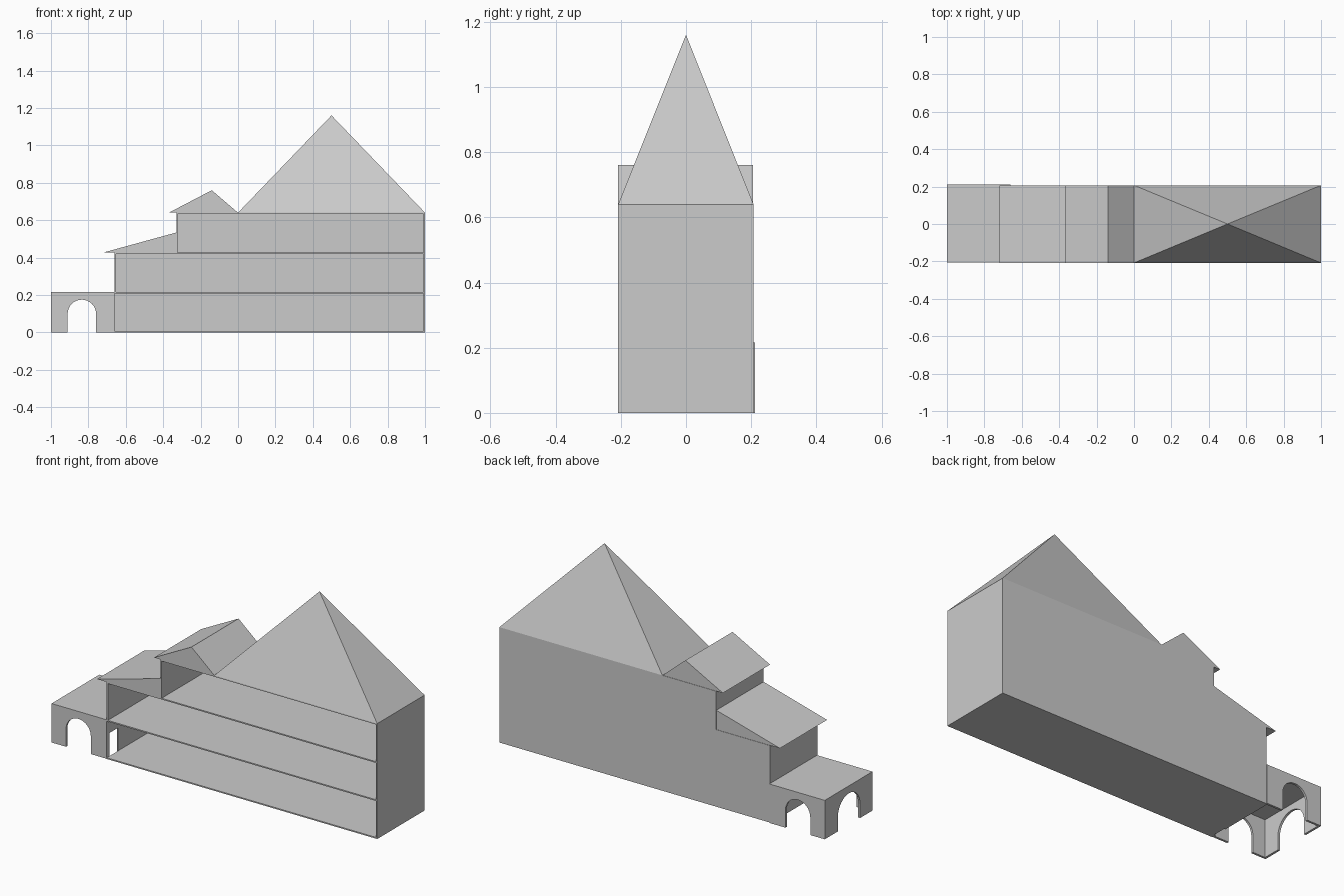
import bpy, bmesh, math

if "Cube" in bpy.data.objects:
    bpy.data.objects.remove(bpy.data.objects["Cube"])

T = 0.007          # wall and floor thickness
F, B = -0.208, 0.207   # front and back of the house


def make(name, verts, faces):
    me = bpy.data.meshes.new(name)
    bm = bmesh.new()
    vs = [bm.verts.new(v) for v in verts]
    for f in faces:
        bm.faces.new([vs[i] for i in f])
    bmesh.ops.recalc_face_normals(bm, faces=bm.faces)
    big = [f for f in bm.faces if len(f.verts) > 4]
    bmesh.ops.triangulate(bm, faces=big)
    bm.to_mesh(me)
    bm.free()
    ob = bpy.data.objects.new(name, me)
    bpy.context.collection.objects.link(ob)
    return ob


def prism(name, pts, axis, a, b):
    """Extrude a profile (x,z along y) or (y,z along x) from a to b."""
    n = len(pts)
    put = (lambda p, d: (p[0], d, p[1])) if axis == 'y' else (lambda p, d: (d, p[0], p[1]))
    verts = [put(p, a) for p in pts] + [put(p, b) for p in pts]
    faces = [list(range(n)), list(range(n, 2 * n))]
    faces += [[i, (i + 1) % n, n + (i + 1) % n, n + i] for i in range(n)]
    return make(name, verts, faces)


def box(name, x0, x1, y0, y1, z0, z1):
    return prism(name, [(x0, z0), (x1, z0), (x1, z1), (x0, z1)], 'y', y0, y1)


def arched(u0, u1, h, c, r, top, steps=16):
    """Wall outline with a round-topped opening cut up from the ground."""
    arc = [(c - r * math.cos(math.pi * i / steps), top - r + r * math.sin(math.pi * i / steps))
           for i in range(steps + 1)]
    return [(u0, 0), (c - r, 0)] + arc + [(c + r, 0), (u1, 0), (u1, h), (u0, h)]


# Floors and ceiling, open at the front
for name, x0, z in (("ground_floor", -0.66, 0), ("first_floor", -0.66, 0.209),
                    ("second_floor", -0.66, 0.42), ("attic_floor", -0.33, 0.633)):
    box(name, x0, 1, F, B - T, z, z + T)

# Stepped back wall and right wall
prism("back_wall", [(-0.66, 0), (1, 0), (1, 0.64), (-0.33, 0.64), (-0.33, 0.427), (-0.66, 0.427)],
      'y', B - T, B)
box("right_wall", 1 - T, 1, F, B - T, T, 0.633)

# Left walls, the lowest one with a doorway near the front
prism("ground_left_wall", [(F, 0), (-0.185, 0), (-0.185, 0.135), (-0.11, 0.135), (-0.11, 0),
                           (B - T, 0), (B - T, 0.209), (F, 0.209)], 'x', -0.66 - T, -0.66)
box("first_left_wall", -0.66, -0.66 + T, F, B - T, 0.216, 0.42)
box("second_left_wall", -0.33, -0.33 + T, F, B - T, 0.427, 0.633)

# Arched porch
P = 0.012
pf, pb = -0.206, 0.212
front = arched(-1, -0.66, 0.209, -0.835, 0.076, 0.175)
prism("porch_front", front, 'y', pf, pf + P)
prism("porch_back", front, 'y', pb - P, pb)
prism("porch_side", arched(pf + P, pb - P, 0.209, 0, 0.098, 0.175), 'x', -1, -1 + P)
box("porch_roof", -1, -0.66, pf, pb, 0.209, 0.216)

# Lean-to roof and gable roof
prism("lean_to_roof", [(-0.72, 0.427), (-0.33, 0.427), (-0.33, 0.534)], 'y', F, 0.205)
prism("gable_roof", [(-0.37, 0.64), (0, 0.64), (-0.14, 0.76)], 'y', F, 0.205)

# Pyramid roof
make("pyramid_roof", [(0, F, 0.64), (1, F, 0.64), (1, B, 0.64), (0, B, 0.64), (0.5, 0, 1.16)],
     [(0, 1, 2, 3), (0, 1, 4), (1, 2, 4), (2, 3, 4), (3, 0, 4)])
